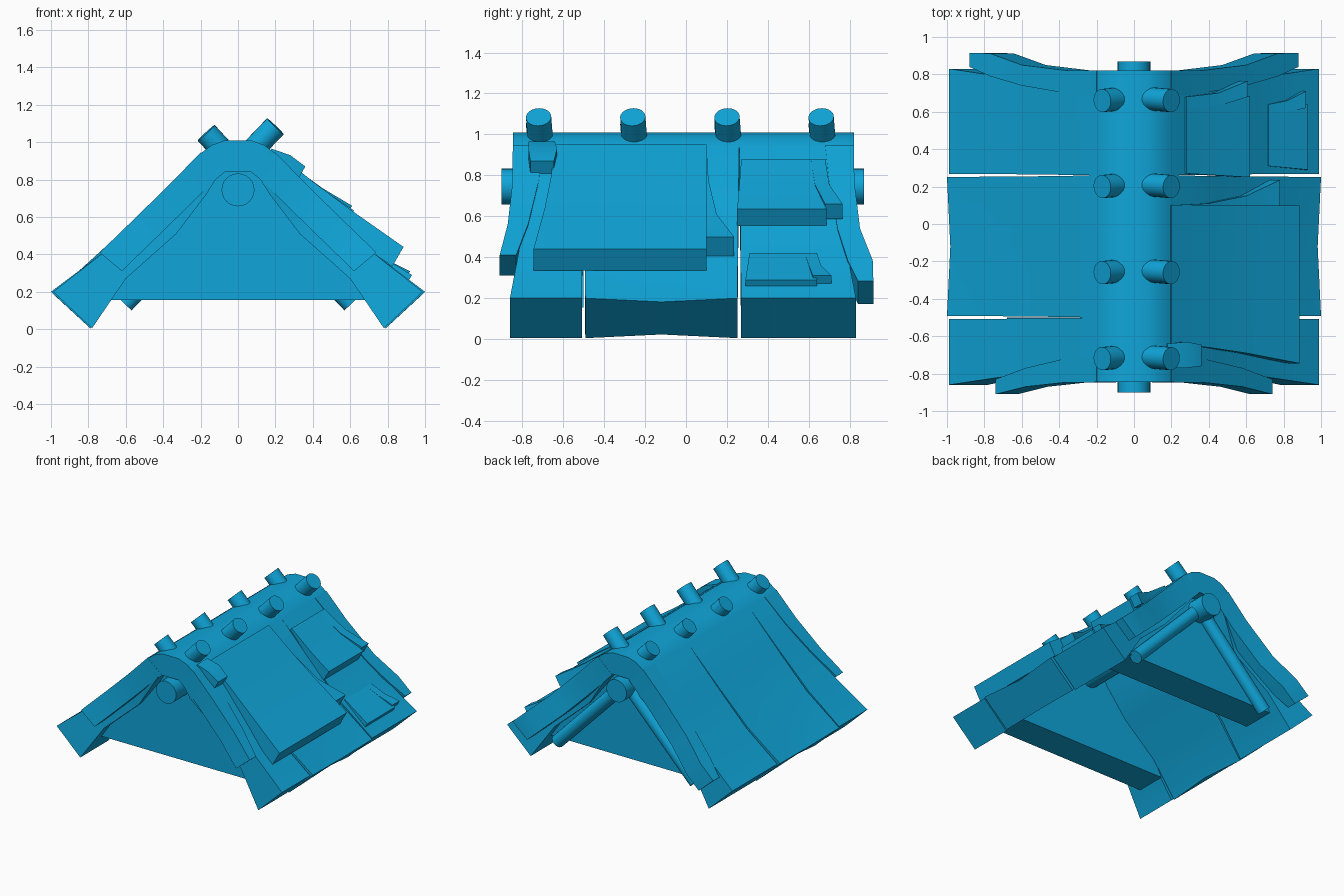
import bpy, bmesh, math
from mathutils import Vector

cube = bpy.data.objects.get("Cube")
if cube:
    bpy.data.objects.remove(cube)

BLUE = (0.005, 0.38, 0.70, 1)
mat = bpy.data.materials.new("sky blue")
mat.use_nodes = True
mat.diffuse_color = BLUE
bsdf = next(n for n in mat.node_tree.nodes if n.type == 'BSDF_PRINCIPLED')
bsdf.inputs["Base Color"].default_value = BLUE


def finish(obj):
    """Colour an object and smooth its soft edges."""
    obj.data.materials.append(mat)
    bpy.ops.object.select_all(action='DESELECT')
    obj.select_set(True)
    bpy.context.view_layer.objects.active = obj
    bpy.ops.object.shade_smooth_by_angle(angle=math.radians(30))


def loft(name, rings):
    """Skin a row of closed rings and cap both ends."""
    bm = bmesh.new()
    rows = [[bm.verts.new(p) for p in ring] for ring in rings]
    n = len(rows[0])
    for a, b in zip(rows, rows[1:]):
        for i in range(n):
            j = (i + 1) % n
            bm.faces.new((a[i], a[j], b[j], b[i]))
    bm.faces.new(rows[0])
    bm.faces.new(rows[-1])
    bmesh.ops.recalc_face_normals(bm, faces=bm.faces)
    mesh = bpy.data.meshes.new(name)
    bm.to_mesh(mesh)
    bm.free()
    obj = bpy.data.objects.new(name, mesh)
    bpy.context.collection.objects.link(obj)
    finish(obj)


def strip(name, stations, thick, down=(-0.5, -0.87), side=1):
    """Slab down the slope; stations are (x, top z, y start, y end)."""
    rings = []
    for x, z, y0, y1 in stations:
        bx, bz = x + down[0] * thick, z + down[1] * thick
        rings.append([(side * x, y0, z), (side * x, y1, z),
                      (side * bx, y1, bz), (side * bx, y0, bz)])
    loft(name, rings)


def rod(name, start, end, radius):
    a, b = Vector(start), Vector(end)
    bpy.ops.mesh.primitive_cylinder_add(vertices=24, radius=radius,
                                        depth=(b - a).length, location=(a + b) / 2)
    obj = bpy.context.object
    obj.name = name
    obj.rotation_euler = (b - a).to_track_quat('Z', 'Y').to_euler()
    finish(obj)


# Roof shell: outer x, z and inner x, z from ridge to eave
PROFILE = [(0, 1.01, 0, 0.84), (0.07, 1.01, 0.07, 0.84), (0.14, 0.985, 0.12, 0.8),
           (0.2, 0.94, 0.17, 0.72), (0.45, 0.68, 0.33, 0.51),
           (0.72, 0.41, 0.6, 0.27), (1, 0.2, 0.79, 0.005)]
FRONT = [-0.845] * 4 + [-0.77, -0.82, -0.86]
BACK = [0.82] * 4 + [0.74, 0.79, 0.83]
GAP = [0] * 4 + [0.004, 0.007, 0.008]


def panel(name, y_start, y_end, eave, dip):
    rings = []
    order = [(-1, i) for i in range(6, 0, -1)] + [(1, i) for i in range(7)]
    for s, i in order:
        ox, oz, ix, iz = PROFILE[i]
        a, b = y_start[i], y_end[i]
        k = eave if i == 6 else 1
        m = k - dip if i == 6 else 1
        lift = dip if i == 6 else 0
        mid = (a + b) / 2
        rings.append([(s * ox * k, a, oz), (s * ox * m, mid, oz - lift),
                      (s * ox * k, b, oz), (s * ix * k, b, iz),
                      (s * ix * m, mid, iz + lift), (s * ix * k, a, iz)])
    loft(name, rings)


panel("roof_front", FRONT, [-0.5 - g for g in GAP], 0.988, 0)
panel("roof_middle", [-0.5 + g for g in GAP], [0.26 - g for g in GAP], 1, 0.018)
panel("roof_back", [0.26 + g for g in GAP], BACK, 0.988, 0)

# Flared edge bundles at both gables
for side, label in ((1, "left"), (-1, "right")):
    strip("front_edge_" + label,
          [(0.2, 0.945, -0.846, -0.7), (0.37, 0.77, -0.847, -0.72),
           (0.58, 0.565, -0.87, -0.77), (0.74, 0.41, -0.91, -0.83)],
          0.155, (-0.77, -0.64), side)
    strip("back_edge_" + label,
          [(0.2, 0.945, 0.821, 0.68), (0.37, 0.77, 0.822, 0.7), (0.6, 0.54, 0.85, 0.74),
           (0.77, 0.385, 0.912, 0.79), (0.88, 0.285, 0.915, 0.84)],
          0.17, (-0.75, -0.66), side)
    # Sloping pole against the back wall
    rod("rafter_" + label, (0, 0.74, 0.76), (side * 0.605, 0.74, 0.135), 0.05)

# Gable walls
half = [(0.68, 0.155), (0.61, 0.29), (0.2, 0.73), (0.08, 0.86)]
outline = half + [(-x, z) for x, z in reversed(half)]
for name, y0, y1 in (("front_wall", -0.74, -0.5), ("back_wall", 0.46, 0.72)):
    loft(name, [[(x, y, z) for x, z in outline] for y in (y0, y1)])

# Ridge pole and pegs
rod("ridge_pole", (0, -0.9, 0.745), (0, 0.87, 0.745), 0.088)
for i, y in enumerate((-0.72, -0.26, 0.2, 0.66)):
    rod(f"peg_left_{i + 1}", (0.08, y + 0.01, 0.96), (0.2, y, 1.085), 0.062)
    rod(f"peg_right_{i + 1}", (-0.06, y + 0.01, 0.93), (-0.17, y, 1.05), 0.062)

# Thatch patches on the left slope
strip("large_patch", [(0.2, 0.95, -0.64, 0.1), (0.4, 0.79, -0.66, 0.1),
                      (0.6, 0.64, -0.69, 0.1), (0.885, 0.44, -0.745, 0.1)], 0.12)
strip("large_patch_side", [(0.2, 0.95, -0.02, 0.1), (0.4, 0.775, -0.02, 0.11),
                           (0.6, 0.61, 0.03, 0.15), (0.78, 0.5, 0.1, 0.235)], 0.11)
strip("upper_patch", [(0.28, 0.88, 0.27, 0.64), (0.45, 0.75, 0.26, 0.66),
                      (0.62, 0.635, 0.25, 0.685)], 0.095)
strip("upper_patch_side", [(0.28, 0.88, 0.61, 0.68), (0.45, 0.755, 0.63, 0.7),
                           (0.61, 0.66, 0.68, 0.765)], 0.085)
strip("lower_patch", [(0.72, 0.42, 0.31, 0.62), (0.93, 0.29, 0.29, 0.64)], 0.065)
strip("lower_patch_side", [(0.72, 0.42, 0.58, 0.64), (0.82, 0.36, 0.6, 0.66),
                           (0.92, 0.31, 0.62, 0.71)], 0.06)
strip("ridge_patch", [(0.18, 0.965, -0.77, -0.64), (0.28, 0.93, -0.77, -0.63),
                      (0.36, 0.87, -0.76, -0.645)], 0.1)
